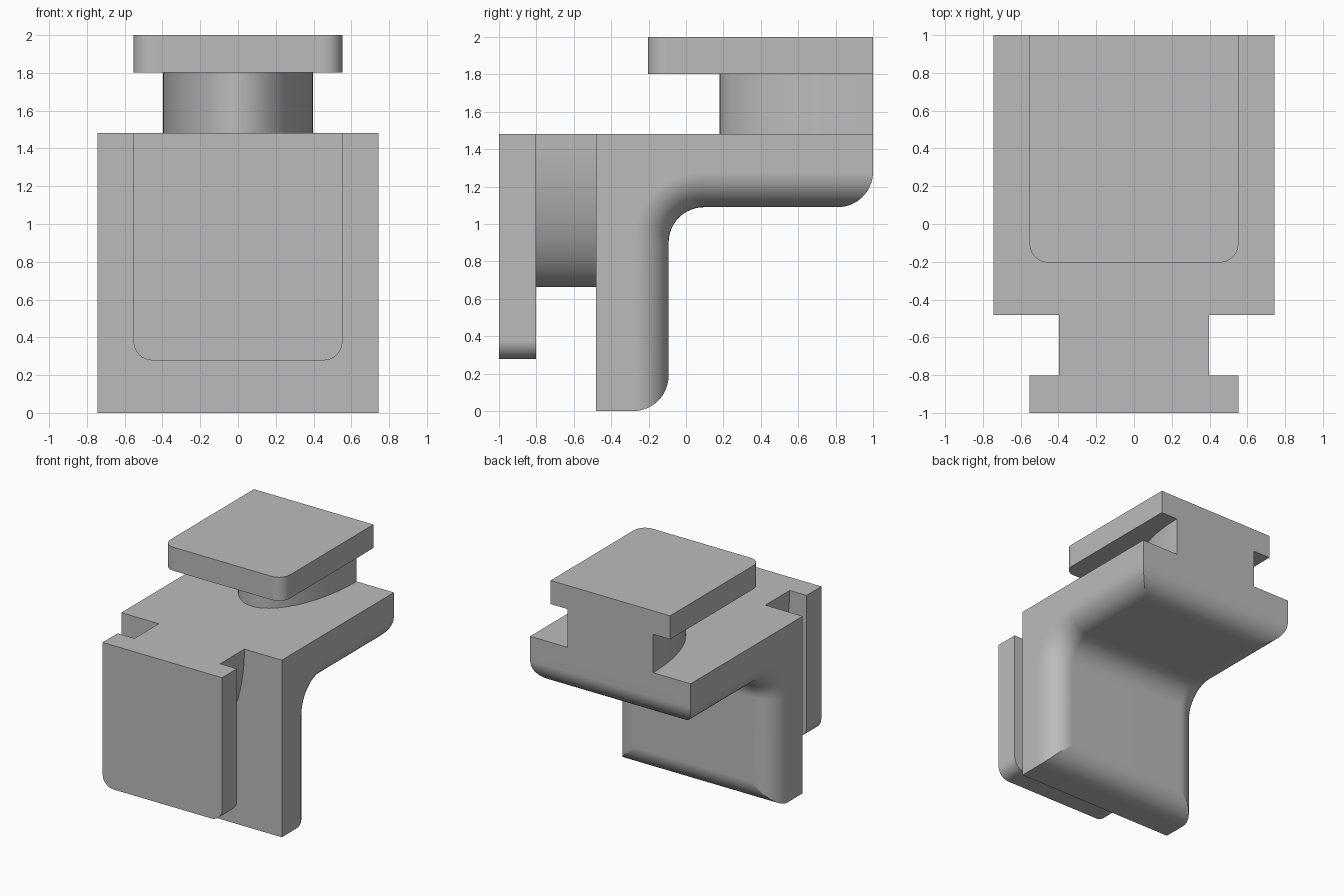
import bpy, bmesh
from math import sin, cos, pi, radians

cube = bpy.data.objects.get("Cube")
if cube:
    bpy.data.objects.remove(cube, do_unlink=True)

grey = bpy.data.materials.new("plain grey")
grey.use_nodes = True
grey.diffuse_color = (0.5, 0.5, 0.5, 1)
grey.node_tree.nodes["Principled BSDF"].inputs["Base Color"].default_value = grey.diffuse_color

HALF, R, STEPS = 0.743, 0.19, 12          # half width, fillet radius, arc steps
FRONT, BACK, LEDGE, UNDER, WALL = -0.482, 1.0, 1.482, 1.09, -0.093


def loft(name, sections):
    """Skin matching closed loops and cap both ends."""
    bm = bmesh.new()
    loops = [[bm.verts.new(p) for p in s] for s in sections]
    n = len(loops[0])
    for a, b in zip(loops, loops[1:]):
        for i in range(n):
            j = (i + 1) % n
            bm.faces.new((a[i], a[j], b[j], b[i]))
    bm.faces.new(loops[0])
    bm.faces.new(loops[-1])
    bmesh.ops.remove_doubles(bm, verts=bm.verts, dist=1e-4)
    bmesh.ops.recalc_face_normals(bm, faces=bm.faces)
    mesh = bpy.data.meshes.new(name)
    bm.to_mesh(mesh)
    bm.free()
    mesh.materials.append(grey)
    obj = bpy.data.objects.new(name, mesh)
    bpy.context.collection.objects.link(obj)
    return obj


def arc(cx, cy, rx, ry, start, end, steps=STEPS):
    angles = [start + (end - start) * i / steps for i in range(steps + 1)]
    return [(cx + rx * cos(a), cy + ry * sin(a)) for a in angles]


def elbow_section(t):
    """Side profile where the rounded side edge has turned by angle t."""
    inset = R * (1 - cos(t))
    toe = arc(WALL - R, R, R, R, -pi / 2, -t)
    inner = arc(WALL + R, UNDER - R, R + inset, R + inset, pi, pi / 2)
    heel = arc(BACK - R, UNDER + R, R, R, -pi / 2 + t, 0)
    return toe + inner + heel + [(BACK, LEDGE), (FRONT, LEDGE), (FRONT, 0)]


# Right-angled body, with the outer side edges rounded
turns = [pi / 2 * i / STEPS for i in range(STEPS + 1)]
stations = [(-1, t) for t in reversed(turns)] + [(1, t) for t in turns]
body = loft("bracket", [[(s * (HALF - R + R * sin(t)), y, z) for y, z in elbow_section(t)]
                        for s, t in stations])

# Outlines of the slide rails: x across, v measured from the open end
W, LONG, C = 0.553, 1.204, 0.1
plate = ([(W, 0)] + arc(W - C, LONG - C, C, C, 0, pi / 2, 8)
         + arc(C - W, LONG - C, C, C, pi / 2, pi, 8) + [(-W, 0)])
neck = arc(0, 0, 0.397, 0.82, 0, pi, 48)


def front_rail(name, outline, near, far):
    return loft(name, [[(x, y, LEDGE - v) for x, v in outline] for y in (near, far)])


def top_rail(name, outline, low, high):
    return loft(name, [[(x, BACK - v, z) for x, v in outline] for z in (low, high)])


rails = [front_rail("front_neck", neck, -0.803, FRONT),
         front_rail("front_plate", plate, -1, -0.803),
         top_rail("top_neck", neck, LEDGE, 1.803),
         top_rail("top_plate", plate, 1.803, 2)]

# Weld the rails to the body
bpy.ops.object.select_all(action='DESELECT')
bpy.context.view_layer.objects.active = body
body.select_set(True)
for rail in rails:
    mod = body.modifiers.new("weld", 'BOOLEAN')
    mod.operation, mod.solver, mod.object = 'UNION', 'EXACT', rail
    bpy.ops.object.modifier_apply(modifier=mod.name)
    bpy.data.objects.remove(rail, do_unlink=True)

bpy.ops.object.shade_smooth_by_angle(angle=radians(30))
normals = body.modifiers.new("flat sides", 'WEIGHTED_NORMAL')
normals.keep_sharp = True
